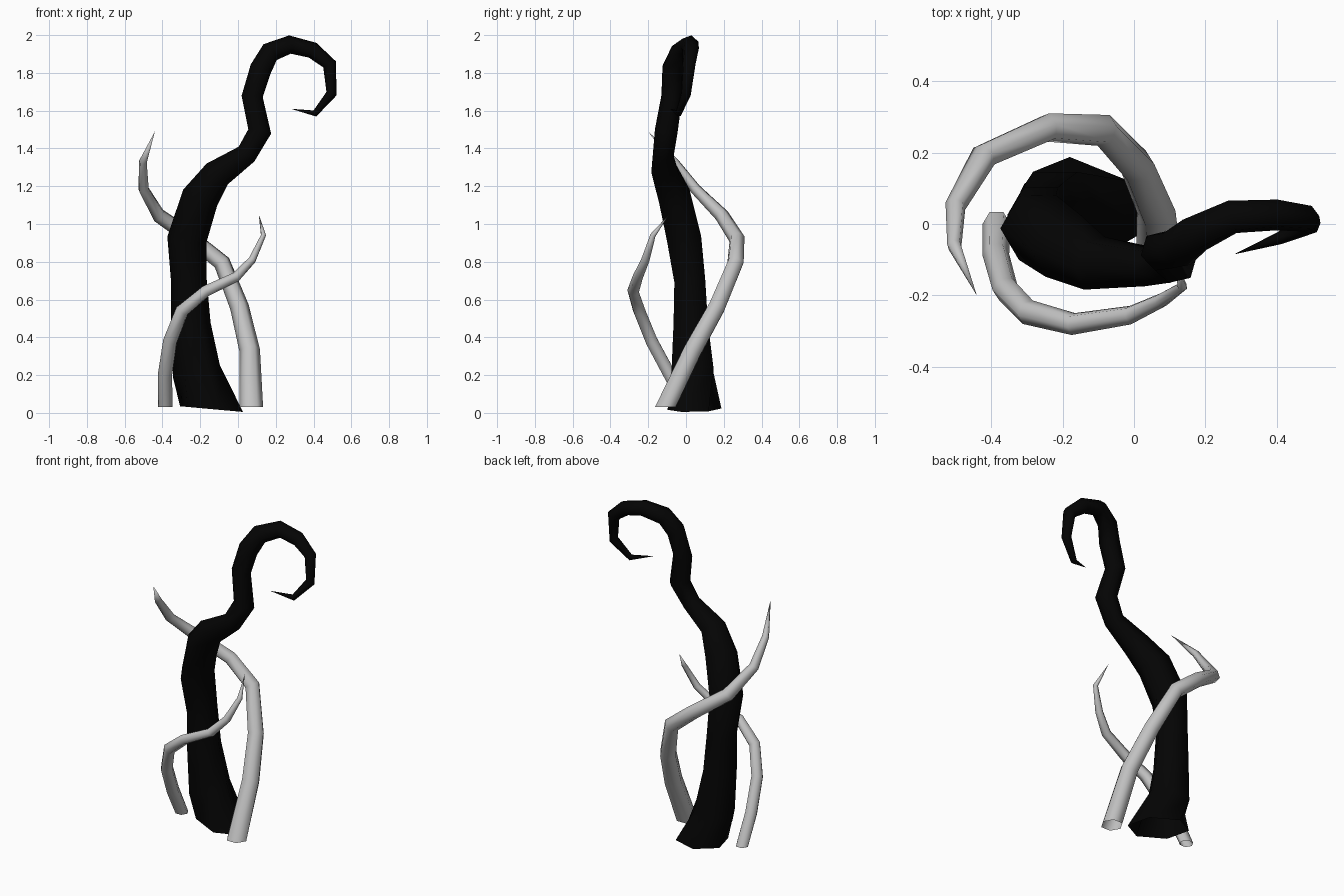
import bpy, bmesh, math
from mathutils import Vector

cube = bpy.data.objects.get("Cube")
if cube:
    bpy.data.objects.remove(cube)


def make_material(name, value):
    mat = bpy.data.materials.new(name)
    mat.use_nodes = True
    colour = (value, value, value, 1)
    mat.diffuse_color = colour
    bsdf = mat.node_tree.nodes["Principled BSDF"]
    bsdf.inputs["Base Color"].default_value = colour
    bsdf.inputs["Roughness"].default_value = 0.8
    return mat


def tentacle(name, path, mat, base_normal=(0, 0, 1), base_turn=0.0, squash=1.0, sides=6):
    """Tapered tube through (x, y, z, radius) stations: open foot, pointed tip."""
    pts = [Vector(p[:3]) for p in path]
    bm = bmesh.new()
    rings = []
    normal = Vector(base_normal).normalized()
    axis = Vector((1, 0, 0))
    for i, p in enumerate(path[:-1]):
        if i:
            a = (pts[i] - pts[i - 1]).normalized()
            b = (pts[i + 1] - pts[i]).normalized()
            new = (a + b).normalized()
            axis = normal.rotation_difference(new) @ axis   # avoids twisting
            normal = new
        axis = (axis - normal * axis.dot(normal)).normalized()
        side = normal.cross(axis)
        u, v = axis, side
        if i == 0:   # flattened, turned foot
            u = axis * math.cos(base_turn) + side * math.sin(base_turn)
            v = normal.cross(u) * squash
        ring = []
        for k in range(sides):
            t = math.tau * k / sides
            ring.append(bm.verts.new(pts[i] + p[3] * 1.05 * (u * math.cos(t) + v * math.sin(t))))
        rings.append(ring)
    tip = bm.verts.new(pts[-1])
    for k in range(sides):
        n = (k + 1) % sides
        for lo, hi in zip(rings, rings[1:]):
            bm.faces.new((lo[k], lo[n], hi[n], hi[k])).smooth = True
        bm.faces.new((rings[-1][k], rings[-1][n], tip)).smooth = True
    mesh = bpy.data.meshes.new(name)
    bm.to_mesh(mesh)
    bm.free()
    mesh.materials.append(mat)
    obj = bpy.data.objects.new(name, mesh)
    bpy.context.collection.objects.link(obj)
    return obj


black = make_material("black", 0.0012)
grey = make_material("pale grey", 0.54)

# Thick central stem with a hooked end
tentacle("main_stem", [
    (-.14, .045, .02, .172), (-.22, .035, .22, .122), (-.25, .025, .47, .1),
    (-.26, .02, .7, .09), (-.27, -.01, .92, .1), (-.2, -.06, 1.14, .095),
    (-.11, -.11, 1.265, .076), (.045, -.12, 1.37, .055), (.115, -.105, 1.49, .06),
    (.075, -.075, 1.675, .055), (.12, -.07, 1.82, .056), (.17, -.03, 1.91, .052),
    (.275, .02, 1.95, .047), (.395, .025, 1.92, .043), (.485, .015, 1.845, .036),
    (.495, 0, 1.69, .027), (.407, -.04, 1.585, .017), (.28, -.085, 1.61, 0),
], black, base_normal=(.09, 0, 1), base_turn=math.radians(-22), squash=.75)

# Long tendril winding round the back
tentacle("back_tendril", [
    (.07, -.11, .03, .06), (.062, .035, .33, .052), (.008, .163, .56, .048),
    (-.085, .262, .795, .044), (-.24, .27, .92, .04), (-.42, .19, 1.045, .037),
    (-.5, .05, 1.185, .028), (-.503, -.06, 1.33, .02), (-.44, -.2, 1.49, 0),
], grey)

# Thin tendril winding round the front
tentacle("front_tendril", [
    (-.385, 0, .03, .037), (-.387, -.085, .2, .036), (-.36, -.182, .38, .035),
    (-.297, -.247, .54, .034), (-.17, -.28, .645, .03), (-.01, -.255, .72, .026),
    (.075, -.215, .81, .021), (.135, -.175, .94, .014), (.11, -.09, 1.05, 0),
], grey)
